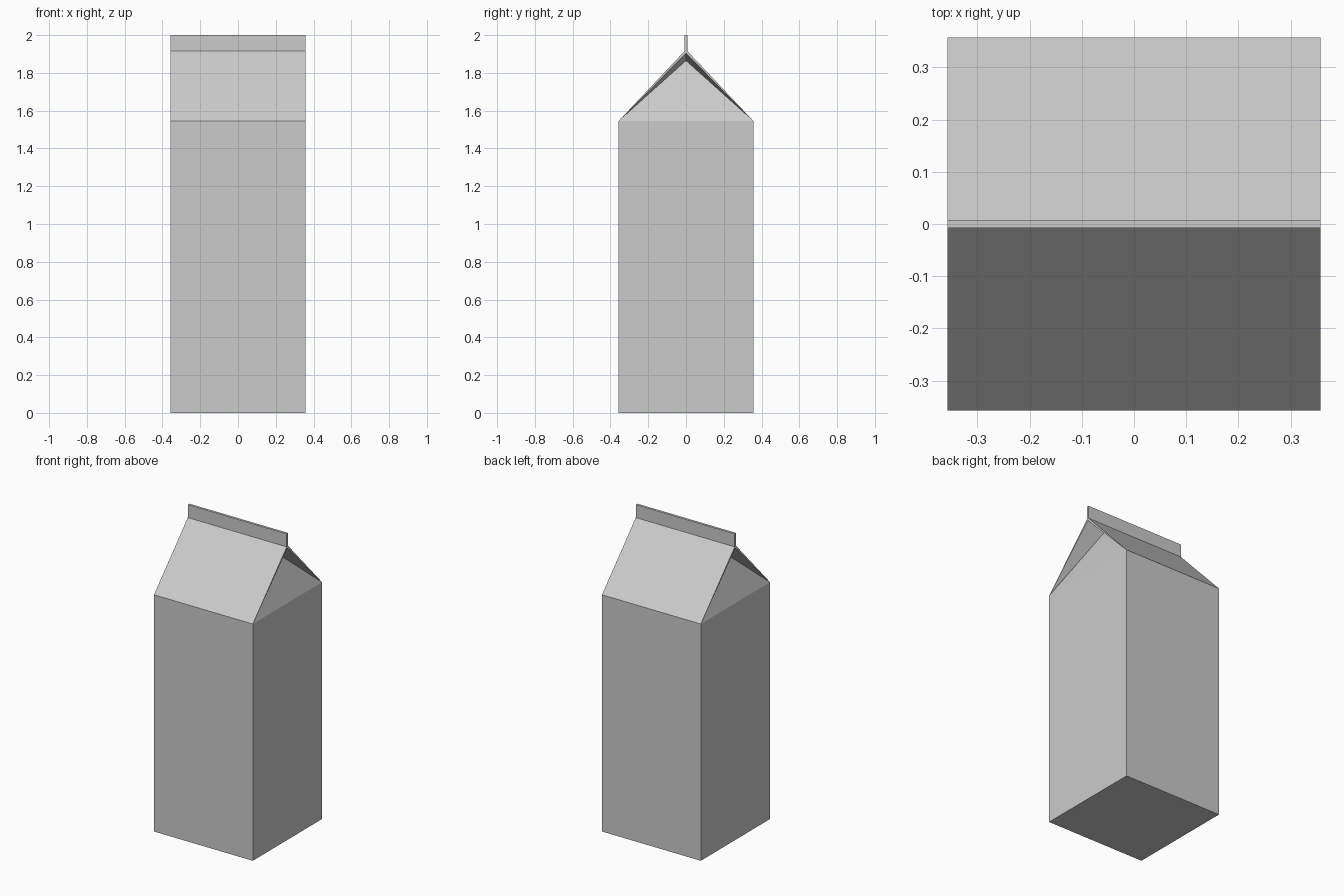
import bpy, bmesh

if "Cube" in bpy.data.objects:
    bpy.data.objects.remove(bpy.data.objects["Cube"])

W = 0.357            # half width of the carton
SHOULDER = 1.545     # top of the straight walls
RIDGE = 1.915        # top of the roof slopes
FIN = 0.008          # half thickness of the sealed fin
TUCK = 0.125         # how far the gable folds in


def make_object(name, faces):
    """Build a mesh from polygons given as point lists, welding shared corners."""
    bm = bmesh.new()
    for pts in faces:
        bm.faces.new([bm.verts.new(p) for p in pts])
    bmesh.ops.remove_doubles(bm, verts=bm.verts, dist=1e-5)
    bmesh.ops.recalc_face_normals(bm, faces=bm.faces)
    mesh = bpy.data.meshes.new(name)
    bm.to_mesh(mesh)
    bm.free()
    obj = bpy.data.objects.new(name, mesh)
    bpy.context.collection.objects.link(obj)
    return obj


faces = []

# Base
faces.append([(-W, -W, 0), (-W, W, 0), (W, W, 0), (W, -W, 0)])

for s in (-1, 1):
    # Front and back walls with their roof slopes
    faces.append([(-W, s * W, 0), (W, s * W, 0), (W, s * W, SHOULDER), (-W, s * W, SHOULDER)])
    faces.append([(-W, s * W, SHOULDER), (W, s * W, SHOULDER),
                  (W, s * FIN, RIDGE), (-W, s * FIN, RIDGE)])

    # Side wall and tucked-in gable triangle
    x = s * W
    apex = (s * (W - TUCK), 0, 1.865)
    peak = (x, 0, RIDGE - 0.011)
    faces.append([(x, -W, 0), (x, W, 0), (x, W, SHOULDER), (x, -W, SHOULDER)])
    faces.append([(x, -W, SHOULDER), (x, W, SHOULDER), apex])

    # Folded gussets and the thin cut edges of the roof panels
    for t in (-1, 1):
        corner = (x, t * W, SHOULDER)
        inner = (x, t * 0.335, 1.5645)
        faces.append([corner, inner, apex])
        faces.append([inner, peak, apex])
        faces.append([corner, (x, t * FIN, RIDGE), peak, inner])
    faces.append([(x, -FIN, RIDGE), (x, FIN, RIDGE), peak])

# Sealed fin along the ridge, continuous with the roof
for s in (-1, 1):
    faces.append([(-W, s * FIN, RIDGE), (W, s * FIN, RIDGE), (W, s * FIN, 2), (-W, s * FIN, 2)])
    faces.append([(s * W, -FIN, RIDGE), (s * W, FIN, RIDGE), (s * W, FIN, 2), (s * W, -FIN, 2)])
faces.append([(-W, -FIN, 2), (W, -FIN, 2), (W, FIN, 2), (-W, FIN, 2)])

make_object("carton", faces)
